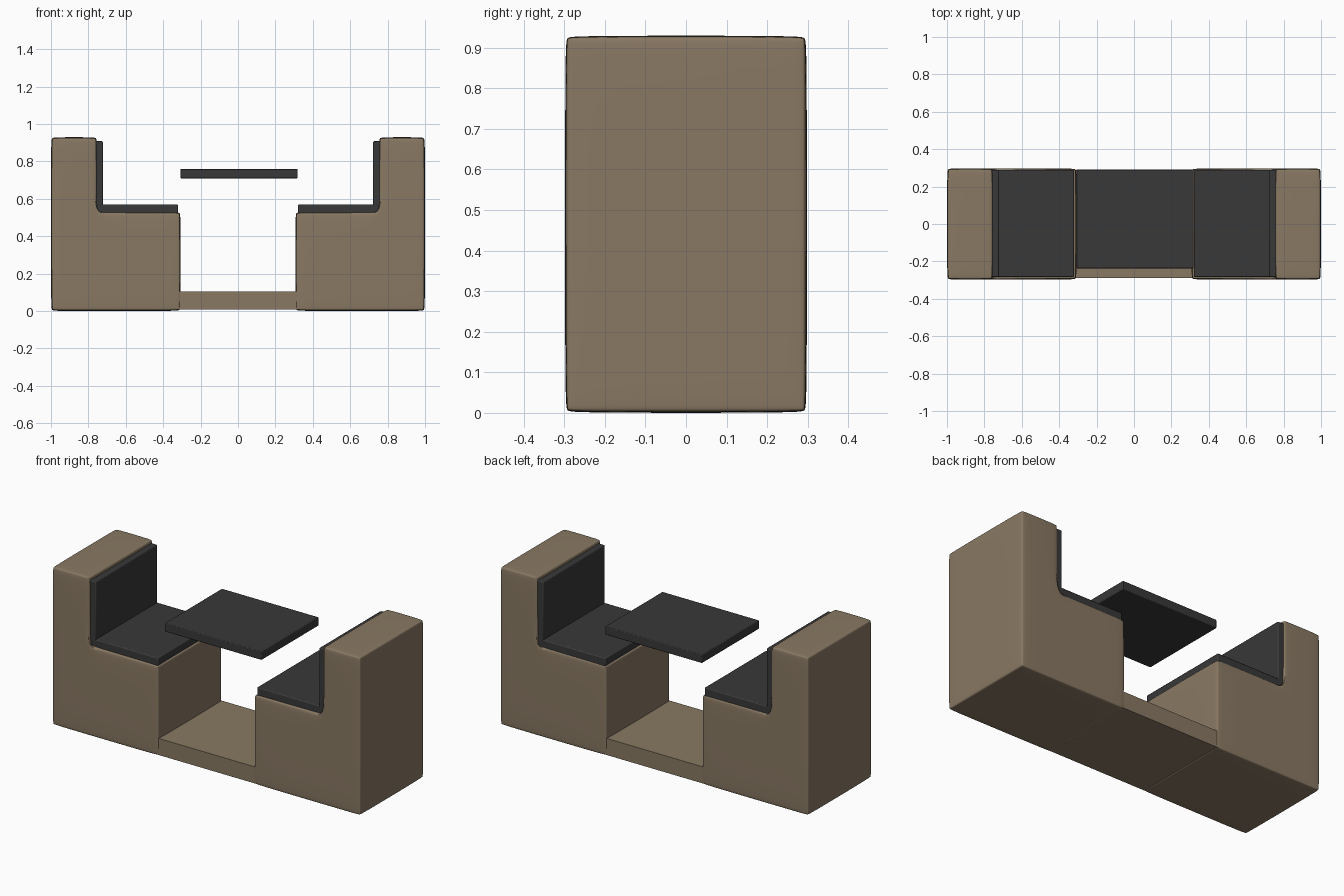
import bpy, bmesh, math

if "Cube" in bpy.data.objects:
    bpy.data.objects.remove(bpy.data.objects["Cube"])


def material(name, rgb):
    m = bpy.data.materials.new(name)
    m.diffuse_color = (*rgb, 1)
    m.use_nodes = True
    m.node_tree.nodes["Principled BSDF"].inputs["Base Color"].default_value = m.diffuse_color
    return m


BROWN = material("brown_upholstery", (0.25, 0.19, 0.125))
DARK = material("dark_padding", (0.04, 0.04, 0.04))


def prism(name, quads, y0, y1, mat, bevel, soft=False):
    """Extrude joined x-z quads from y0 to y1, then round the edges."""
    bm = bmesh.new()
    for q in quads:
        bm.faces.new([bm.verts.new((x, y0, z)) for x, z in q])
    bmesh.ops.remove_doubles(bm, verts=bm.verts, dist=1e-5)
    # extrude the front faces backwards, keeping the originals as the front
    ext = bmesh.ops.extrude_face_region(bm, geom=bm.faces[:], use_keep_orig=True)
    moved = [v for v in ext["geom"] if isinstance(v, bmesh.types.BMVert)]
    bmesh.ops.translate(bm, verts=moved, vec=(0, y1 - y0, 0))
    bmesh.ops.recalc_face_normals(bm, faces=bm.faces[:])
    me = bpy.data.meshes.new(name)
    bm.to_mesh(me)
    bm.free()
    me.materials.append(mat)
    ob = bpy.data.objects.new(name, me)
    bpy.context.collection.objects.link(ob)
    if bevel:
        b = ob.modifiers.new("rounded_edges", "BEVEL")
        b.width = bevel
        b.segments = 2
        b.limit_method = "ANGLE"
        b.angle_limit = math.radians(40)
    if soft:
        s = ob.modifiers.new("pillow", "SUBSURF")
        s.levels = s.render_levels = 3
    bpy.ops.object.select_all(action="DESELECT")
    ob.select_set(True)
    bpy.context.view_layer.objects.active = ob
    bpy.ops.object.shade_smooth_by_angle(angle=math.radians(30))
    return ob


def rect(x0, x1, z0, z1):
    return [(x0, z0), (x1, z0), (x1, z1), (x0, z1)]


# Two facing benches, each with a seat pad and a back pad
for side, s in (("left", -1), ("right", 1)):
    bench = [rect(s * 1.0, s * 0.753, 0.0, 0.53),
             rect(s * 1.0, s * 0.753, 0.53, 0.93),
             rect(s * 0.753, s * 0.306, 0.0, 0.53)]
    prism(side + "_bench", bench, -0.298, 0.298, BROWN, 0.018, soft=True)
    prism(side + "_seat_pad", [rect(s * 0.757, s * 0.32, 0.515, 0.57)],
          -0.283, 0.288, DARK, 0.006)
    prism(side + "_back_pad", [rect(s * 0.77, s * 0.722, 0.55, 0.908)],
          -0.283, 0.288, DARK, 0.006)

# Floor plinth joining the benches
prism("floor_plinth", [rect(-0.34, 0.34, 0.008, 0.105)], -0.29, 0.29, BROWN, 0)

# Table top
prism("table_top", [rect(-0.308, 0.318, 0.71, 0.76)], -0.237, 0.292, DARK, 0.004)
